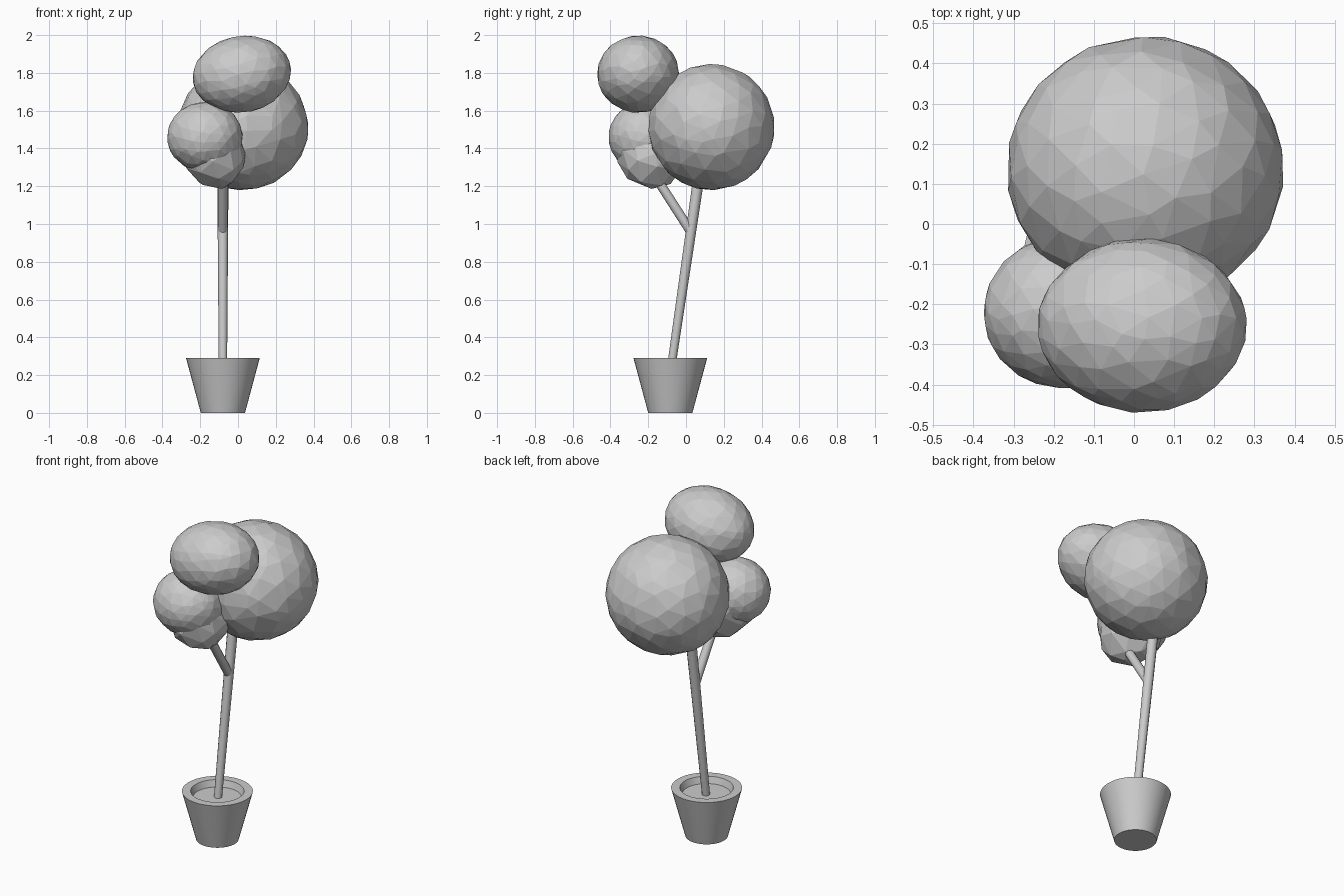
import bpy, bmesh, math, random
from mathutils import Vector, Euler

if "Cube" in bpy.data.objects:
    bpy.data.objects.remove(bpy.data.objects["Cube"])

random.seed(4)
PX, PY = -0.08, -0.083   # pot axis


def make_object(name, bm, smooth=False):
    mesh = bpy.data.meshes.new(name)
    bmesh.ops.recalc_face_normals(bm, faces=bm.faces)
    bm.to_mesh(mesh)
    bm.free()
    obj = bpy.data.objects.new(name, mesh)
    bpy.context.collection.objects.link(obj)
    if smooth:
        bpy.ops.object.select_all(action='DESELECT')
        obj.select_set(True)
        bpy.context.view_layer.objects.active = obj
        bpy.ops.object.shade_smooth_by_angle(angle=math.radians(35))
    return obj


def lathe(name, profile, sides=40):
    bm = bmesh.new()
    verts = [bm.verts.new((r, 0, z)) for r, z in profile]
    edges = [bm.edges.new(p) for p in zip(verts, verts[1:])]
    bmesh.ops.spin(bm, geom=verts + edges, axis=(0, 0, 1), cent=(0, 0, 0),
                   angle=math.tau, steps=sides)
    bmesh.ops.remove_doubles(bm, verts=bm.verts, dist=1e-4)
    obj = make_object(name, bm, True)
    obj.location = (PX, PY, 0)


def limb(name, start, end, r1, r2):
    a, b = Vector(start), Vector(end)
    bm = bmesh.new()
    bmesh.ops.create_cone(bm, cap_ends=True, segments=12, radius1=r1,
                          radius2=r2, depth=(b - a).length)
    obj = make_object(name, bm, True)
    obj.rotation_euler = (b - a).to_track_quat('Z', 'Y').to_euler()
    obj.location = (a + b) / 2


def foliage(name, center, radii, tilt=0, jitter=0.07, level=3):
    # irregular faceted ball: points slide over the sphere, then stretch
    bm = bmesh.new()
    bmesh.ops.create_icosphere(bm, subdivisions=level, radius=1)
    turn = Euler([random.uniform(0, 3) for _ in range(3)]).to_matrix()
    for v in bm.verts:
        noise = Vector([random.uniform(-jitter, jitter) for _ in range(3)])
        p = turn @ (v.co + noise).normalized() * 1.004
        v.co = [p[i] * radii[i] for i in range(3)]
    obj = make_object(name, bm)
    obj.rotation_euler.y = math.radians(tilt)
    obj.location = center


# Pot and soil
lathe("pot", [(0, 0), (0.117, 0), (0.195, 0.29), (0.147, 0.29),
              (0.128, 0.235), (0, 0.235)])
lathe("soil", [(0, 0.252), (0.133, 0.252)])

# Leaning trunk with one side branch
limb("trunk", (PX, -0.08, 0.23), (PX, 0.093, 1.42), 0.022, 0.031)
limb("branch", (PX, 0.028, 0.955), (PX, -0.20, 1.31), 0.025, 0.025)

# Foliage balls
foliage("large_foliage", (0.028, 0.135, 1.513), (0.345, 0.333, 0.333))
foliage("top_foliage", (0.02, -0.253, 1.793), (0.262, 0.217, 0.202), tilt=-10)
foliage("left_foliage", (-0.175, -0.22, 1.46), (0.2, 0.19, 0.185))
foliage("lower_foliage", (-0.135, -0.18, 1.385), (0.17, 0.19, 0.205),
        tilt=-20, jitter=0.12, level=2)
